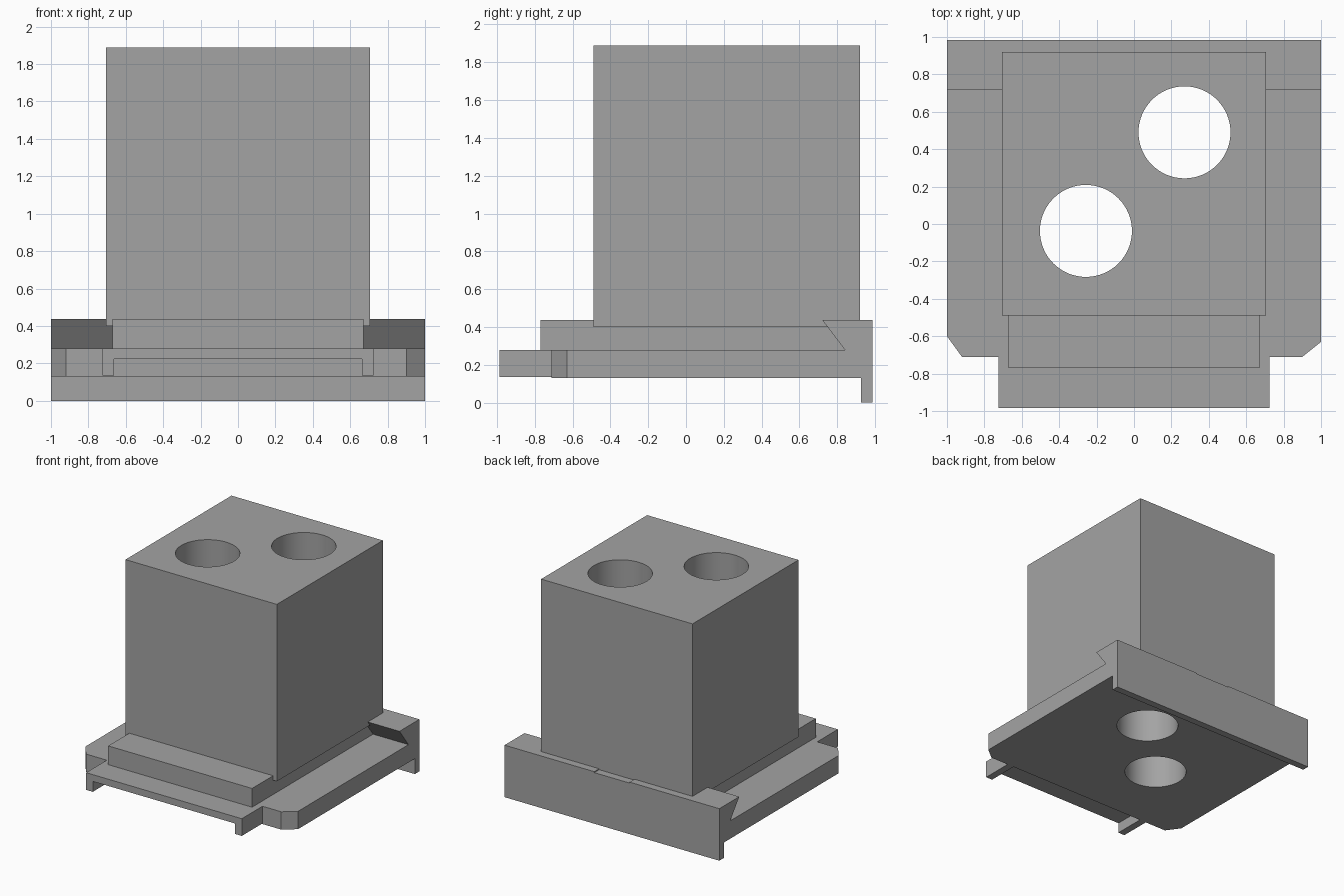
import bpy, bmesh, math
from mathutils import Vector

if "Cube" in bpy.data.objects:
    bpy.data.objects.remove(bpy.data.objects["Cube"])

grey = bpy.data.materials.new("plain grey")
grey.diffuse_color = (0.37, 0.37, 0.37, 1)
grey.use_nodes = True
grey.node_tree.nodes["Principled BSDF"].inputs["Base Color"].default_value = grey.diffuse_color


def prism(name, pts, offset, extrude):
    """Closed solid: polygon of 3D points moved by offset and extruded."""
    bm = bmesh.new()
    verts = [bm.verts.new(Vector(p) + Vector(offset)) for p in pts]
    face = bm.faces.new(verts)
    ext = bmesh.ops.extrude_face_region(bm, geom=[face])
    moved = [g for g in ext["geom"] if isinstance(g, bmesh.types.BMVert)]
    bmesh.ops.translate(bm, verts=moved, vec=extrude)
    bmesh.ops.recalc_face_normals(bm, faces=bm.faces)
    mesh = bpy.data.meshes.new(name)
    bm.to_mesh(mesh)
    bm.free()
    mesh.materials.append(grey)
    obj = bpy.data.objects.new(name, mesh)
    bpy.context.collection.objects.link(obj)
    return obj


def plan(name, outline, z0, z1):
    return prism(name, [(x, y, 0) for x, y in outline], (0, 0, z0), (0, 0, z1 - z0))


def box(name, x0, x1, y0, y1, z0, z1):
    return plan(name, [(x0, y0), (x1, y0), (x1, y1), (x0, y1)], z0, z1)


def combine(target, tool, operation):
    mod = target.modifiers.new("combine", "BOOLEAN")
    mod.operation, mod.solver, mod.object = operation, "EXACT", tool
    bpy.context.view_layer.objects.active = target
    bpy.ops.object.modifier_apply(modifier=mod.name)
    bpy.data.objects.remove(tool)


# Base plate with clipped front corners
body = plan("mounting_block", [(-0.92, -0.71), (0.90, -0.71), (1, -0.63),
                               (1, 0.95), (-1, 0.95), (-1, -0.60)], 0.13, 0.28)

# Back rail with undercut front and a lip hanging below the plate
rail = [(0.925, 0), (0.985, 0), (0.985, 0.438), (0.72, 0.438),
        (0.84, 0.28), (0.84, 0.2), (0.925, 0.2)]
parts = [prism("back_rail", [(0, y, z) for y, z in rail], (-1, 0, 0), (2, 0, 0))]

# Front tongue: a thin channel with two side legs
tongue = [(-0.725, 0.135), (-0.663, 0.135), (-0.663, 0.223), (0.663, 0.223),
          (0.663, 0.135), (0.725, 0.135), (0.725, 0.28), (-0.725, 0.28)]
parts.append(prism("front_tongue", [(x, 0, z) for x, z in tongue],
                   (0, -0.985, 0), (0, 0.285, 0)))

# Raised step and the tall block on it
parts.append(box("step", -0.67, 0.67, -0.77, 0.9, 0.25, 0.438))
parts.append(box("tall_block", -0.705, 0.705, -0.49, 0.92, 0.40, 1.89))
for part in parts:
    combine(body, part, "UNION")

# Shallow notch in the top of the rail behind the block
combine(body, box("notch", -0.165, 0.165, 0.92, 1.1, 0.43, 0.5), "DIFFERENCE")

# Two round holes right through
for cx, cy in [(0.27, 0.49), (-0.257, -0.037)]:
    ring = [(cx + 0.246 * math.cos(math.tau * i / 64),
             cy + 0.246 * math.sin(math.tau * i / 64)) for i in range(64)]
    combine(body, plan("bore", ring, -0.2, 2.2), "DIFFERENCE")

# Flat faces with smooth hole walls
bpy.ops.object.select_all(action="DESELECT")
body.select_set(True)
bpy.context.view_layer.objects.active = body
bpy.ops.object.shade_smooth_by_angle(angle=math.radians(30))
